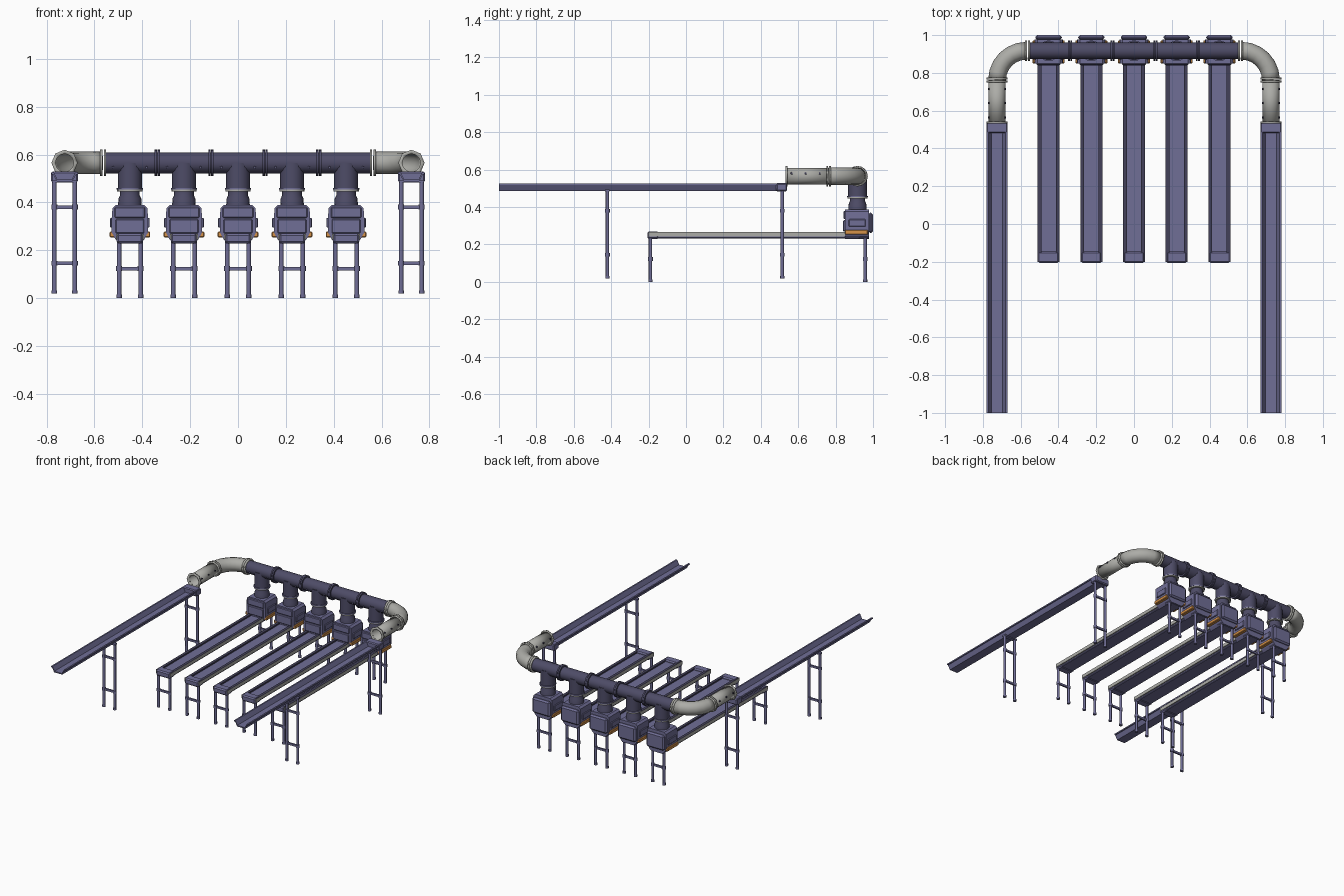
import bpy, bmesh, math
from mathutils import Vector

if "Cube" in bpy.data.objects:
    bpy.data.objects.remove(bpy.data.objects["Cube"])


def material(name, r, g, b):
    m = bpy.data.materials.new(name)
    lin = [((c / 255 + 0.055) / 1.055) ** 2.4 for c in (r, g, b)]
    m.diffuse_color = (*lin, 1)
    m.use_nodes = True
    m.node_tree.nodes["Principled BSDF"].inputs["Base Color"].default_value = m.diffuse_color
    return m


STEEL = material("violet steel", 112, 110, 150)
DARK = material("dark violet pipe", 78, 76, 103)
GREY = material("pale grey metal", 172, 172, 167)
ORANGE = material("orange trim", 214, 146, 72)
SHADE = material("deep violet rail", 66, 64, 88)


def finish(bm, name, mats, smooth=None):
    me = bpy.data.meshes.new(name)
    bmesh.ops.recalc_face_normals(bm, faces=bm.faces)
    bm.to_mesh(me)
    bm.free()
    for m in mats:
        me.materials.append(m)
    ob = bpy.data.objects.new(name, me)
    bpy.context.collection.objects.link(ob)
    if smooth:
        bpy.ops.object.select_all(action='DESELECT')
        bpy.context.view_layer.objects.active = ob
        ob.select_set(True)
        bpy.ops.object.shade_smooth_by_angle(angle=math.radians(smooth))
    return ob


def box(name, x, y, z, mat, bevel=0):
    """Box from (min, max) pairs."""
    bm = bmesh.new()
    bmesh.ops.create_cube(bm, size=1)
    for v in bm.verts:
        v.co = [sum(r) / 2 + c * (r[1] - r[0]) for c, r in zip(v.co, (x, y, z))]
    if bevel:
        bmesh.ops.bevel(bm, geom=bm.edges[:], offset=bevel, segments=1, affect='EDGES')
    return finish(bm, name, [mat])


def prism(name, outline, y0, y1, cx, mat):
    """Extrude an x/z outline along y."""
    bm = bmesh.new()
    f = bm.faces.new([bm.verts.new((cx + x, y0, z)) for x, z in outline])
    r = bmesh.ops.extrude_face_region(bm, geom=[f])
    for v in r["geom"]:
        if isinstance(v, bmesh.types.BMVert):
            v.co.y = y1
    return finish(bm, name, [mat])


def tube(name, path, radii, mat, sides=12, wall=0, turn=0):
    """Round section swept along a path; capped when wall is 0, hollow otherwise."""
    pts = [Vector(p) for p in path]
    bm = bmesh.new()
    rings = []
    for i, p in enumerate(pts):
        d = (pts[min(i + 1, len(pts) - 1)] - pts[max(i - 1, 0)]).normalized()
        up = Vector((0, 1, 0)) if abs(d.z) > 0.9 else Vector((0, 0, 1))
        side = d.cross(up).normalized()
        up = side.cross(d)
        r = radii[i] if isinstance(radii, (list, tuple)) else radii
        ang = [2 * math.pi * k / sides + turn for k in range(sides)]
        rings.append([bm.verts.new(p + r * (math.sin(a) * side + math.cos(a) * up)) for a in ang])
    for a, b in zip(rings, rings[1:]):
        for k in range(sides):
            j = (k + 1) % sides
            bm.faces.new((a[k], a[j], b[j], b[k]))
    if not wall:
        bm.faces.new(rings[0])
        bm.faces.new(rings[-1])
    ob = finish(bm, name, [mat], 50)
    if wall:
        mod = ob.modifiers.new("wall", 'SOLIDIFY')
        mod.thickness, mod.offset = wall, -1
    return ob


def legs(cx, y, half, bottom, top, bars):
    """Pair of posts with feet, collars and cross bars."""
    for s in (-1, 1):
        x = cx + s * half
        tube("leg_post", [(x, y, bottom), (x, y, top)], 0.0095, STEEL, 8)
        tube("leg_foot", [(x, y, bottom), (x, y, bottom + 0.014)], 0.0115, STEEL, 8)
        for z in bars:
            tube("leg_collar", [(x, y, z - 0.01), (x, y, z + 0.01)], 0.0125, STEEL, 8)
    for z in bars:
        box("leg_cross_bar", (cx - half, cx + half), (y - 0.006, y + 0.006),
            (z - 0.007, z + 0.007), STEEL)


PY, PZ = 0.917, 0.565   # main pipe axis

# Main pipe with joint collars
tube("main_pipe", [(-0.56, PY, PZ), (0.56, PY, PZ)], 0.044, DARK, 16)
for x in (-0.338, -0.113, 0.113, 0.338):
    for dx in (-0.006, 0.006):
        tube("pipe_collar", [(x + dx - 0.005, PY, PZ), (x + dx + 0.005, PY, PZ)], 0.055, DARK, 16)

for cx in (-0.452, -0.226, 0, 0.226, 0.452):
    # Branch pipe and neck
    tube("branch_pipe", [(cx, PY, PZ), (cx, PY, 0.46)], 0.05, DARK, 16)
    tube("branch_flange", [(cx, PY, 0.46), (cx, PY, 0.453)], 0.055, STEEL, 16)
    tube("branch_ring", [(cx, PY, 0.453), (cx, PY, 0.445)], 0.053, GREY, 16)
    tube("neck_pipe", [(cx, PY, 0.45), (cx, PY, 0.43), (cx, PY, 0.415), (cx, PY, 0.375)],
         [0.041, 0.041, 0.048, 0.05], DARK, 16)
    for s in (-1, 1):
        tube("pipe_bolt", [(cx + s * 0.07, PY - 0.038, PZ - 0.018),
                           (cx + s * 0.07, PY - 0.047, PZ - 0.02)], 0.005, STEEL, 6)

    # Machine housing
    half = [(0.06, 0.388), (0.073, 0.375), (0.076, 0.335), (0.076, 0.275),
            (0.06, 0.245), (0.045, 0.23)]
    prism("housing", half + [(-x, z) for x, z in reversed(half)], 0.85, 0.978, cx, STEEL)
    box("housing_hood", (cx - 0.064, cx + 0.064), (0.842, 0.852), (0.335, 0.38), STEEL, 0.004)
    box("housing_front_panel", (cx - 0.06, cx + 0.06), (0.84, 0.855), (0.27, 0.33), STEEL, 0.004)
    box("housing_back_panel", (cx - 0.07, cx + 0.07), (0.975, 1.0), (0.262, 0.37), STEEL, 0.01)
    for s in (-1, 1):
        xs = sorted((cx + s * 0.07, cx + s * 0.083))
        box("side_tab", xs, (0.87, 0.96), (0.295, 0.335), STEEL, 0.003)
        box("orange_side_strip", sorted((cx + s * 0.058, cx + s * 0.085)), (0.85, 0.972),
            (0.253, 0.278), ORANGE, 0.004)

    # Conveyor belt, rails and end rollers
    box("conveyor_bed", (cx - 0.05, cx + 0.05), (-0.195, 0.97), (0.232, 0.258), STEEL, 0.004)
    for s in (-1, 1):
        rail = box("conveyor_rail", sorted((cx + s * 0.038, cx + s * 0.058)), (-0.2, 0.975),
                   (0.244, 0.268), GREY)
        rail.data.materials.append(SHADE)
        for p in rail.data.polygons:
            if p.normal.z > 0.5 or p.normal.x * s < -0.5:
                p.material_index = 1
    for y in ((-0.206, -0.146), (0.92, 0.978)):
        box("conveyor_end_cap", (cx - 0.055, cx + 0.055), y, (0.228, 0.27), STEEL, 0.008)
    for y in (-0.19, 0.958):
        legs(cx, y, 0.045, 0, 0.235, (0.123,))

for s in (-1, 1):
    cx = s * 0.725
    # Grey elbow, outlet pipe and flanges
    arc = [(s * (0.57 + 0.155 * math.sin(a)), 0.762 + 0.155 * math.cos(a), PZ)
           for a in [math.radians(15 * k) for k in range(7)]]
    tube("elbow_pipe", arc, 0.047, GREY, 12, 0.007)
    tube("outlet_pipe", [(cx, 0.762, PZ), (cx, 0.535, PZ)], 0.045, GREY, 12, 0.007)
    for y in (0.755, 0.77, 0.538):
        tube("outlet_flange", [(cx, y - 0.005, PZ), (cx, y + 0.005, PZ)], 0.055, GREY, 8, 0.015)
    for x in (0.556, 0.571):
        tube("elbow_flange", [(s * (x - 0.005), PY, PZ), (s * (x + 0.005), PY, PZ)],
             0.055, GREY, 12, 0.015)
    for y in (0.565, 0.64, 0.715):
        for t in (-1, 1):
            tube("outlet_bolt", [(cx + t * 0.04, y, PZ + 0.014),
                                 (cx + t * 0.047, y, PZ + 0.016)], 0.006, SHADE, 6)

    # Raised open chute with sloping sides and lips
    edge = [(0.032, 0.487), (0.048, 0.517), (0.055, 0.517), (0.055, 0.526),
            (0.045, 0.526), (0.03, 0.495)]
    inner = edge[2:]
    outline = ([edge[0], edge[1]] + inner + [(-x, z) for x, z in reversed(inner)]
               + [(-edge[1][0], edge[1][1]), (-edge[0][0], edge[0][1])])
    prism("chute", outline, -1.0, 0.535, cx, STEEL)
    box("chute_end_cap", (cx - 0.056, cx + 0.056), (0.482, 0.54), (0.484, 0.528), STEEL, 0.006)
    for y in (-0.42, 0.515):
        box("chute_bracket", (cx - 0.052, cx + 0.052), (y - 0.012, y + 0.012), (0.482, 0.494), STEEL)
        legs(cx, y, 0.043, 0.018, 0.49, (0.145, 0.38))
